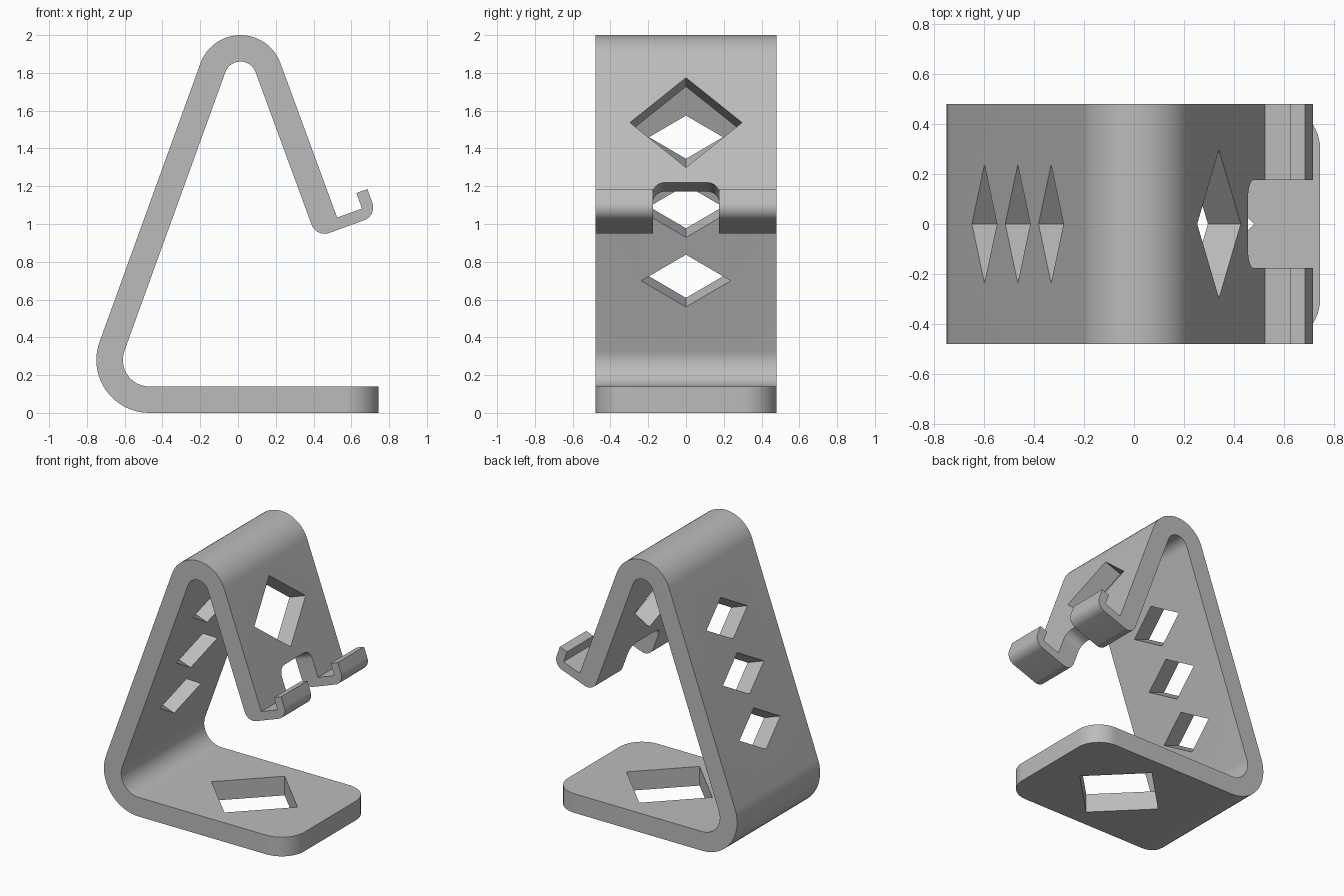
import bpy, bmesh
from math import radians, cos, sin, pi
from mathutils import Vector

if "Cube" in bpy.data.objects:
    bpy.data.objects.remove(bpy.data.objects["Cube"], do_unlink=True)

HALF = 0.48          # half depth of the strip
T = 0.14             # strip thickness
LEAN = radians(70)   # slope of both legs
S, C = sin(LEAN), cos(LEAN)

grey = bpy.data.materials.new("plain_grey")
grey.use_nodes = True
grey.diffuse_color = (0.5, 0.5, 0.5, 1)
grey.node_tree.nodes["Principled BSDF"].inputs["Base Color"].default_value = grey.diffuse_color


def arc(center, r, start, end, n=16):
    """Points on an arc, angles in degrees."""
    angles = [radians(start + (end - start) * i / n) for i in range(n + 1)]
    return [Vector((center[0] + r * cos(a), center[1] + r * sin(a))) for a in angles]


def prism(name, outline, origin, ax, ay, sweep):
    """Extrude a 2D outline drawn on axes ax, ay along the sweep vector."""
    bm = bmesh.new()
    o, ax, ay, sweep = map(Vector, (origin, ax, ay, sweep))
    base = bm.faces.new([bm.verts.new(o + ax * p[0] + ay * p[1]) for p in outline])
    top = bmesh.ops.extrude_face_region(bm, geom=[base])["geom"]
    bmesh.ops.translate(bm, vec=sweep, verts=[g for g in top if isinstance(g, bmesh.types.BMVert)])
    bmesh.ops.recalc_face_normals(bm, faces=bm.faces)
    mesh = bpy.data.meshes.new(name)
    bm.to_mesh(mesh)
    bm.free()
    mesh.materials.append(grey)
    obj = bpy.data.objects.new(name, mesh)
    bpy.context.collection.objects.link(obj)
    return obj


# Key centres of the bent strip
heel, crown, corner = (-0.47, 0.28), (0.013, 1.775), Vector((0.525, 1.034))
u, v = Vector((S, C)), Vector((-C, S))   # along the lip, up the front leg


def lip(a, b):
    return corner + u * a + v * b


# Side profile: base, heel bend, back leg, crown bend, front leg, hooked lip
LIP, R = 0.062, 0.073
profile = [Vector((0.745, T)), Vector((0.745, 0))]
profile += arc(heel, 2 * T, 270, 160)
profile += arc(crown, 0.225, 160, 20, 24)
profile += [corner, lip(T, 0), lip(T, 0.087), lip(T + LIP, 0.087)]
profile += arc(lip(T + LIP - R, R - LIP), R, 20, -70)
profile += arc(lip(R - T, R - LIP), R, -70, -160)
profile += arc(crown, 0.225 - T, 20, 160, 24)
profile += arc(heel, T, 160, 270)
stand = prism("stand_body", profile, (0, -HALF, 0), (1, 0, 0), (0, 0, 1), (0, 2 * HALF, 0))

# Round the two free corners of the base
bm = bmesh.new()
bm.from_mesh(stand.data)
ends = [e for e in bm.edges if all(abs(w.co.x - 0.745) < 1e-4 for w in e.verts)
        and abs(e.verts[0].co.y - e.verts[1].co.y) < 1e-4]
bmesh.ops.bevel(bm, geom=ends, offset=0.18, segments=14, profile=0.5, affect='EDGES')
bm.to_mesh(stand.data)
bm.free()


def cut(name, outline, center, up, normal, deep):
    """Cut an outline (y, up) through the stand around center."""
    n = Vector(normal)
    tool = prism(name, outline, Vector(center) - n * deep, (0, 1, 0), up, n * 2 * deep)
    tool.hide_render = True
    mod = stand.modifiers.new(name, 'BOOLEAN')
    mod.operation, mod.solver, mod.object = 'DIFFERENCE', 'EXACT', tool
    bpy.context.view_layer.objects.active = stand
    bpy.ops.object.modifier_apply(modifier=name)
    bpy.data.objects.remove(tool, do_unlink=True)


def diamond(w, h):
    return [(w, 0), (0, h), (-w, 0), (0, -h)]


# Three diamonds in the back leg
for i in range(3):
    cut("back_hole", diamond(0.237, 0.147), (-0.598 + 0.134 * i, 0, 0.747 + 0.368 * i),
        (C, 0, S), (-S, 0, C), 0.25)

# Large diamond in the front leg, square diamond in the base
cut("front_hole", diamond(0.297, 0.253), (0.34, 0, 1.537), (-C, 0, S), (S, 0, C), 0.2)
cut("base_hole", diamond(0.348, 0.348), (0.134, 0, T / 2), (1, 0, 0), (0, 0, 1), 0.2)

# Rounded cable slot through the lip and foot of the front leg
W, TOP, RS = 0.176, 0.198, 0.065
slot = [(-W, -0.2), (W, -0.2)]
slot += [tuple(p) for p in arc((W - RS, TOP - RS), RS, 0, 90, 10)]
slot += [(-x, y) for x, y in reversed(slot[2:])]
cut("cable_slot", slot, (corner.x, 0, corner.y), (-C, 0, S), (S, 0, C), 0.28)

# Smooth bends, crisp edges
bpy.ops.object.select_all(action='DESELECT')
stand.select_set(True)
bpy.context.view_layer.objects.active = stand
bpy.ops.object.shade_smooth_by_angle(angle=radians(30))
